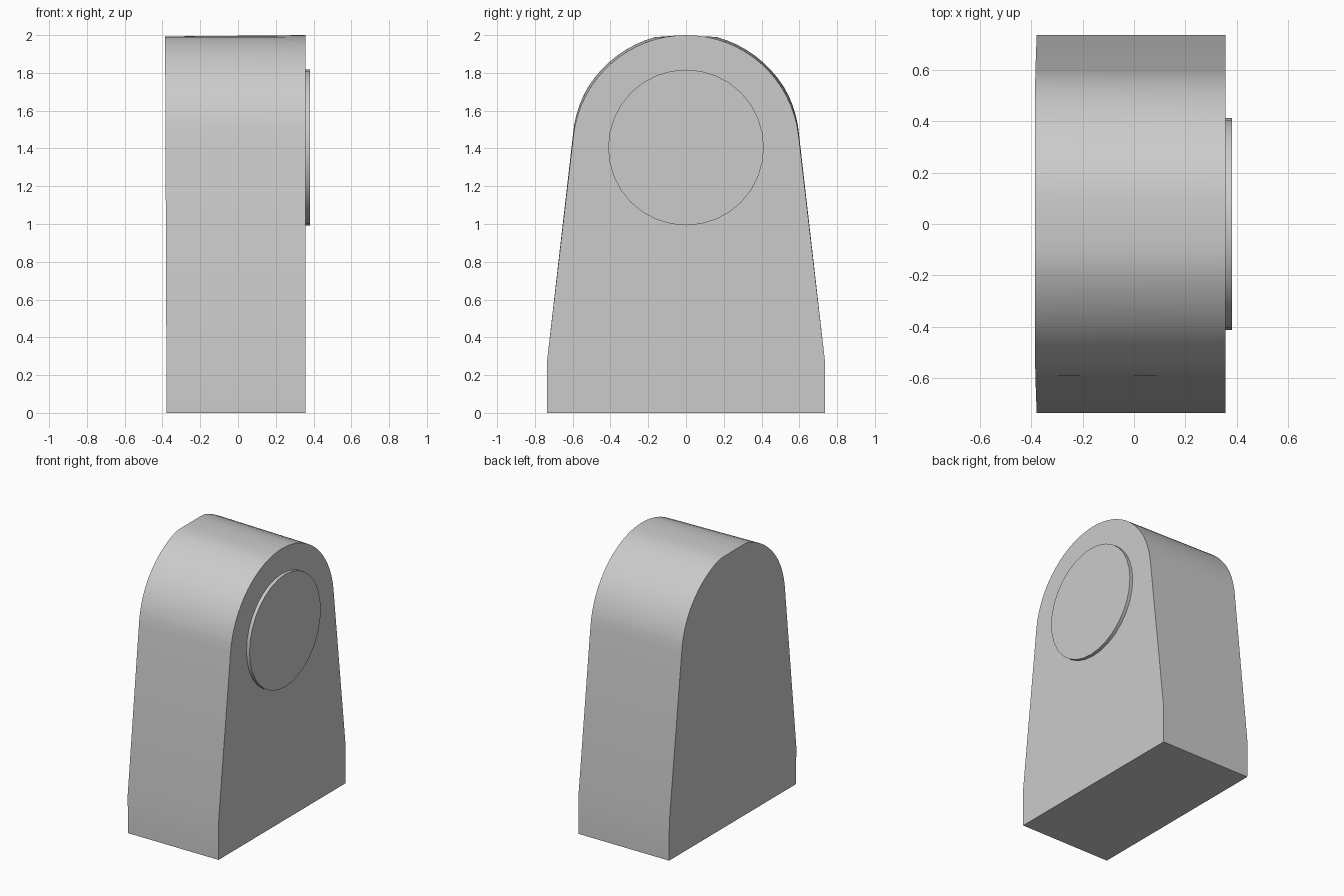
import bpy, bmesh, math
from mathutils import Matrix

cube = bpy.data.objects.get("Cube")
if cube:
    bpy.data.objects.remove(cube, do_unlink=True)

grey = bpy.data.materials.new("light grey")
grey.use_nodes = True
colour = (0.6, 0.6, 0.6, 1)
grey.diffuse_color = colour
grey.node_tree.nodes["Principled BSDF"].inputs["Base Color"].default_value = colour


def finish(bm, name):
    """Turn a bmesh into a smooth object with sharp rims."""
    bmesh.ops.recalc_face_normals(bm, faces=bm.faces)
    mesh = bpy.data.meshes.new(name)
    bm.to_mesh(mesh)
    bm.free()
    mesh.materials.append(grey)
    obj = bpy.data.objects.new(name, mesh)
    bpy.context.collection.objects.link(obj)
    bpy.ops.object.select_all(action='DESELECT')
    obj.select_set(True)
    bpy.context.view_layer.objects.active = obj
    bpy.ops.object.shade_smooth_by_angle(angle=math.radians(30))
    return obj


def arch(radius, top, steps=32):
    """Tapered outline with a round top, as (y, z) points."""
    tilt = math.radians(6.65)
    points = [(0.735, 0), (0.735, 0.28)]
    for i in range(steps + 1):
        a = tilt + (math.pi - 2 * tilt) * i / steps
        # the radius grows from the shoulders towards the crown
        r = 0.6 + (radius - 0.6) * min(1, 2 * math.sin(a))
        points.append((r * math.cos(a), min(top, 1.4 + r * math.sin(a))))
    return points + [(-0.735, 0.28), (-0.735, 0)]


# Housing: round-topped right end lofted to a slightly flattened left end
bm = bmesh.new()
near = [bm.verts.new((0.357, y, z)) for y, z in arch(0.6, 2)]
far = [bm.verts.new((-0.378 - 0.004 * z, y, z)) for y, z in arch(0.612, 1.993)]
bm.faces.new(near)
bm.faces.new(far)
count = len(near)
for i in range(count):
    j = (i + 1) % count
    bm.faces.new((near[i], near[j], far[j], far[i]))
finish(bm, "housing")

# Round cap standing proud of the end face
bm = bmesh.new()
place = Matrix.Translation((0.365, 0, 1.405)) @ Matrix.Rotation(math.pi / 2, 4, 'Y')
bmesh.ops.create_cone(bm, cap_ends=True, segments=32, radius1=0.412,
                      radius2=0.412, depth=0.034, matrix=place)
finish(bm, "round_cap")
